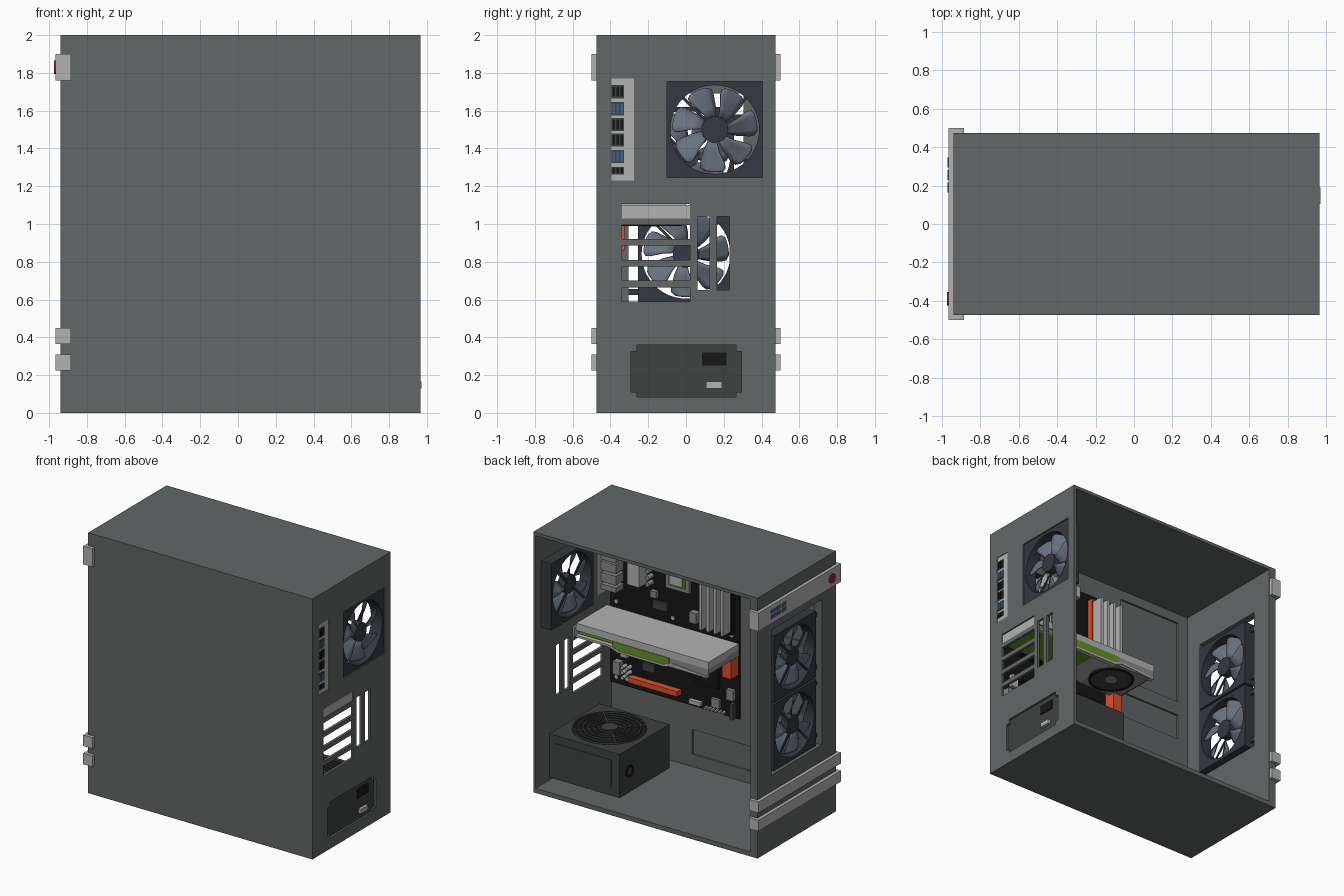
import bpy, bmesh
from math import sin, cos, pi, radians

if "Cube" in bpy.data.objects:
    bpy.data.objects.remove(bpy.data.objects["Cube"])

def mat(name, c):
    m = bpy.data.materials.new(name)
    m.diffuse_color = (*c, 1)
    m.use_nodes = True
    m.node_tree.nodes["Principled BSDF"].inputs["Base Color"].default_value = m.diffuse_color
    return m

CASE = mat("case_grey", (.125, .135, .135))
FRAME = mat("fan_frame", (.035, .04, .05))
BLADE = mat("fan_blade", (.14, .17, .22))
BLACK = mat("black", (.008, .008, .008))
DARK = mat("dark_grey", (.05, .053, .053))
LIGHT = mat("light_grey", (.45, .45, .45))
MID = mat("mid_grey", (.25, .25, .25))
GREEN = mat("green", (.13, .28, .02))
ORANGE = mat("orange", (.7, .08, .03))
RED = mat("red", (.35, .02, .03))
BLUE = mat("blue", (.06, .12, .24))

def finish(name, bm, m, smooth=False):
    bmesh.ops.recalc_face_normals(bm, faces=bm.faces)
    me = bpy.data.meshes.new(name)
    bm.to_mesh(me)
    bm.free()
    ob = bpy.data.objects.new(name, me)
    bpy.context.collection.objects.link(ob)
    if m:
        me.materials.append(m)
    if smooth:
        bpy.ops.object.select_all(action='DESELECT')
        ob.select_set(True)
        bpy.context.view_layer.objects.active = ob
        bpy.ops.object.shade_smooth_by_angle()
    return ob

def box(name, x, y, z, m=None):
    """box from three (low, high) ranges"""
    bm = bmesh.new()
    bmesh.ops.create_cube(bm, size=1)
    for v in bm.verts:
        v.co = [r[0] + (c + .5) * (r[1] - r[0]) for r, c in zip((x, y, z), v.co)]
    return finish(name, bm, m)

def prism(name, pts, axis, lo, hi, m=None):
    """profile extruded along an axis"""
    bm = bmesh.new()
    def co(p, d):
        q = list(p)
        q.insert(axis, d)
        return q
    a, b = ([bm.verts.new(co(p, d)) for p in pts] for d in (lo, hi))
    bm.faces.new(a)
    bm.faces.new(b)
    for i in range(len(a)):
        j = (i + 1) % len(a)
        bm.faces.new((a[i], a[j], b[j], b[i]))
    return finish(name, bm, m, len(pts) > 15)

def disc(name, c, r, axis, lo, hi, m, n=32):
    return prism(name, [(c[0] + r * cos(2*pi*i/n), c[1] + r * sin(2*pi*i/n)) for i in range(n)], axis, lo, hi, m)

def ring(name, c, ro, ri, axis, lo, hi, m, square=False, n=48):
    """annulus, or a square plate with a round hole"""
    bm = bmesh.new()
    loops = []
    for r, d, sq in ((ro, lo, square), (ro, hi, square), (ri, hi, False), (ri, lo, False)):
        loop = []
        for i in range(n):
            u, v = cos(2*pi*i/n), sin(2*pi*i/n)
            k = r / max(abs(u), abs(v)) if sq else r
            q = [c[0] + u * k, c[1] + v * k]
            q.insert(axis, d)
            loop.append(bm.verts.new(q))
        loops.append(loop)
    for k in range(4):
        a, b = loops[k], loops[(k + 1) % 4]
        for i in range(n):
            j = (i + 1) % n
            bm.faces.new((a[i], a[j], b[j], b[i]))
    return finish(name, bm, m, True)

def cut(ob, cutters):
    bpy.context.view_layer.objects.active = ob
    for c in cutters:
        c.hide_render = True
        md = ob.modifiers.new("cut", 'BOOLEAN')
        md.object, md.operation, md.solver = c, 'DIFFERENCE', 'EXACT'
        bpy.ops.object.modifier_apply(modifier=md.name)
        bpy.data.objects.remove(c)

# case shell, open on the +y side
case = box("case_shell", (-.94, .965), (-.475, .475), (0, 2), CASE)
cuts = [box("c", (-.88, .945), (-.445, .6), (.035, 1.975)),
        box("c", (-1, -.8), (-.305, .305), (.575, 1.69)),       # front fan opening
        box("c", (.9, 1), (-.1, .405), (1.245, 1.755)),          # rear fan
        box("c", (.9, 1), (-.395, -.275), (1.23, 1.77)),         # port panel
        box("c", (.9, 1), (-.26, .265), (.085, .36)),            # power supply
        box("c", (.9, 1), (-.29, .295), (.11, .325)),
        box("c", (-.79, -.25), (-.46, -.4), (1.24, 1.9)),        # tray recesses
        box("c", (-.79, -.25), (-.46, -.4), (.93, 1.13)),
        box("c", (-.5, .26), (-.46, -.4), (.13, .32))]
for i in range(5):                                              # card slots
    cuts.append(box("c", (.9, 1), (-.34, .02), (.59 + .11 * i, .665 + .11 * i)))
for y in (.06, .165):
    cuts.append(box("c", (.9, 1), (y, y + .065), (.65, 1.04)))
cut(case, cuts)

# bands wrapping the front
for k, (lo, hi) in enumerate(((1.76, 1.9), (.365, .45), (.225, .31))):
    prism(f"front_band_{k}", [(-.965, -.5), (-.885, -.5), (-.885, -.475), (-.94, -.475), (-.94, .475),
                              (-.885, .475), (-.885, .5), (-.965, .5)], 2, lo, hi, LIGHT)
disc("power_button", (-.39, 1.83), .035, 0, -.975, -.96, RED)
for i in range(3):
    for j in range(2):
        y, z = .165 + .065 * i, 1.81 + .04 * j
        box("front_port", (-.97, -.96), (y, y + .05), (z - .012, z + .014), BLUE)

def fan(name, cy, cz, x0, x1, h=.255):
    ring(name + "_frame", (cy, cz), h, .235, 0, x0, x1, FRAME, True)
    xm = (x0 + x1) / 2
    disc(name + "_hub", (cy, cz), .07, 0, xm - .03, xm + .03, FRAME)
    for k in range(4):                                          # struts
        a = pi / 4 + k * pi / 2
        c, s = cos(a), sin(a)
        xs = xm - .035
        prism(name + "_strut", [(cy + r*c - w*s, cz + r*s + w*c) for r, w in
              ((.04, -.008), (.24, -.008), (.24, .008), (.04, .008))], 0, xs, xs + .008, FRAME)
    bm = bmesh.new()                                            # blades
    for k in range(7):
        rows = []
        for r, w, sk in ((.06, 20, 0), (.12, 20, 4), (.19, 20, 9), (.215, 18, 10), (.226, 12, 11)):
            row = []
            for t in (-1, -.5, 0, .5, 1):
                a = radians(k * 360 / 7 + sk + t * w)
                row.append(bm.verts.new((xm + .026 * t * (1 if r < .22 else .7), cy + r * cos(a), cz + r * sin(a))))
            rows.append(row)
        for a, b in zip(rows, rows[1:]):
            for i in range(4):
                bm.faces.new((a[i], a[i+1], b[i+1], b[i]))
    ob = finish(name + "_blades", bm, BLADE, True)
    ob.modifiers.new("thick", 'SOLIDIFY').thickness = .006

fan("rear_fan", .152, 1.5, .86, .955)
fan("front_fan_lower", 0, .84, -.925, -.835)
fan("front_fan_upper", 0, 1.365, -.925, -.835)
for s in (-1, 1):                                               # fan mounting tabs
    for z in (.64, 1.04, 1.165, 1.565):
        box("fan_tab", (-.9, -.885), sorted((s * .25, s * .31)), (z - .015, z + .015), FRAME)

# power supply
box("power_supply", (.35, .95), (-.3, .305), (.055, .39), DARK)
box("power_supply_side_panel", (.42, .89), (.305, .312), (.12, .33), DARK)
PC = (.65, 0)
disc("supply_fan_recess", PC, .26, 2, .385, .393, BLACK)
for i in range(6):
    r = .255 - i * .036
    ring("grille_ring", PC, r + .005, r - .005, 2, .392, .405, DARK)
disc("grille_centre", PC, .06, 2, .39, .408, DARK)
for k in range(4):
    a = pi / 4 + k * pi / 2
    c, s = cos(a), sin(a)
    prism("grille_spoke", [(PC[0] + r*c - w*s, PC[1] + r*s + w*c) for r, w in
          ((.05, -.007), (.26, -.007), (.26, .007), (.05, .007))], 2, .392, .404, DARK)
ring("supply_cable_hole", (.19, .22), .045, .033, 0, .34, .352, BLACK)
ring("supply_socket_rim", (.15, .287), .04, .028, 0, .945, .953, DARK)
box("supply_socket", (.94, .957), (.085, .215), (.25, .32), BLACK)
box("supply_switch", (.94, .972), (.105, .19), (.13, .165), LIGHT)

# motherboard
Y = -.415
def part(name, x, z, d, m):
    return box(name, x, (Y, Y + d), z, m)
box("motherboard", (-.16, .93), (-.43, Y), (.52, 1.8), BLACK)
for x in (-.1, .4, .88):
    for z in (.57, 1.15, 1.75):
        disc("standoff", (x, z), .015, 1, -.447, Y + .006, LIGHT, 12)
for i in range(4):
    x = -.11 + i * .06
    part("memory_slot", (x - .015, x + .015), (1.17, 1.75), .04, ORANGE if i % 2 else BLACK)
    part("memory_board", (x - .004, x + .004), (1.19, 1.73), .125, GREEN)
    box("memory_cover", (x - .011, x + .011), (Y + .05, Y + .14), (1.2, 1.72), LIGHT)
part("socket_base", (.25, .45), (1.38, 1.6), .02, MID)
part("processor_board", (.28, .42), (1.41, 1.57), .03, GREEN)
part("processor_lid", (.295, .405), (1.425, 1.555), .042, LIGHT)
part("heatsink_side", (.62, .72), (1.36, 1.68), .1, LIGHT)
part("heatsink_top", (.24, .56), (1.67, 1.76), .1, LIGHT)
part("heatsink_small", (.17, .23), (1.18, 1.26), .05, MID)
part("heatsink_chipset", (.0, .2), (.72, .92), .03, BLACK)
for z, m in ((1.06, BLACK), (.84, BLACK), (.6, ORANGE)):
    part("card_slot", (.33, .75), (z - .02, z + .02), .05, m)
part("drive_connectors", (-.155, -.08), (.86, 1.1), .09, ORANGE)
for x, z, w, h, d, m in ((-.1, .7, .03, .04, .03, MID), (.03, .6, .035, .035, .02, MID), (.2, .56, .05, .015, .03, LIGHT),
                         (.85, .66, .03, .05, .05, MID), (.5, 1.22, .06, .03, .02, DARK), (.55, 1.3, .025, .025, .03, MID),
                         (.6, .72, .05, .03, .02, DARK), (.8, .8, .03, .05, .03, LIGHT), (-.12, .58, .015, .06, .04, DARK)):
    part("board_chip", (x - w, x + w), (z - h, z + h), d, m)
for i in range(6):
    disc("capacitor", (.8 - .04 * (i % 2), .6 + .04 * (i // 2)), .014, 1, Y, Y + .05, LIGHT, 12)
    disc("capacitor", (.58, 1.38 + .05 * i), .018, 1, Y, Y + .06, MID, 12)
    part("header_pins", (.1 - i * .03, .115 - i * .03), (.54, .555), .04, LIGHT)

# rear port panel
box("port_panel", (.945, .96), (-.4, -.275), (1.228, 1.772), LIGHT)
for z, m in ((1.7, BLACK), (1.61, BLUE), (1.527, BLACK), (1.445, BLACK), (1.357, BLUE), (1.283, BLACK)):
    h = .02 if z < 1.3 else .035
    box("port_body", (.82, .95), (Y, -.32), (z - h, z + h), MID)
    box("rear_port", (.94, .964), (-.395, -.328), (z - h, z + h), DARK)
    for k in range(3):
        y = -.39 + k * .021
        box("port_opening", (.95, .967), (y, y + .015), (z - h * .75, z + h * .75), m)

# graphics card
box("card_bracket", (.935, .96), (-.338, .02), (1.03, 1.1), LIGHT)
box("card_backplate", (-.19, .935), (-.374, 0), (1.07, 1.125), LIGHT)
box("card_board", (-.1, .92), (-.37, -.01), (1.045, 1.072), GREEN)
box("card_edge_contacts", (.4, .72), (-.41, -.36), (1.05, 1.066), GREEN)
prism("card_shroud", [(-.19, 1.08), (-.19, 1.03), (-.15, 1.0), (.2, 1.0), (.32, 1.045), (.32, 1.08)], 1, -.374, 0, MID)
prism("card_side_trim", [(.62, 1.03), (.56, 1.005), (.2, 1.005), (.14, 1.03), (.14, 1.07), (.62, 1.07)], 1, -.012, .004, GREEN)
prism("card_side_rail", [(.935, 1.02), (.65, 1.02), (.58, .995), (.18, .995), (.12, 1.02), (-.18, 1.0), (-.18, 1.015),
                         (.12, 1.035), (.19, 1.01), (.57, 1.01), (.64, 1.035), (.935, 1.035)], 1, -.03, .006, LIGHT)
ring("card_fan_rim", (.06, -.187), .165, .15, 2, .99, 1.01, BLACK)
disc("card_fan", (.06, -.187), .15, 2, .996, 1.01, DARK)
disc("card_fan_hub", (.06, -.187), .045, 2, .988, 1.01, MID)
